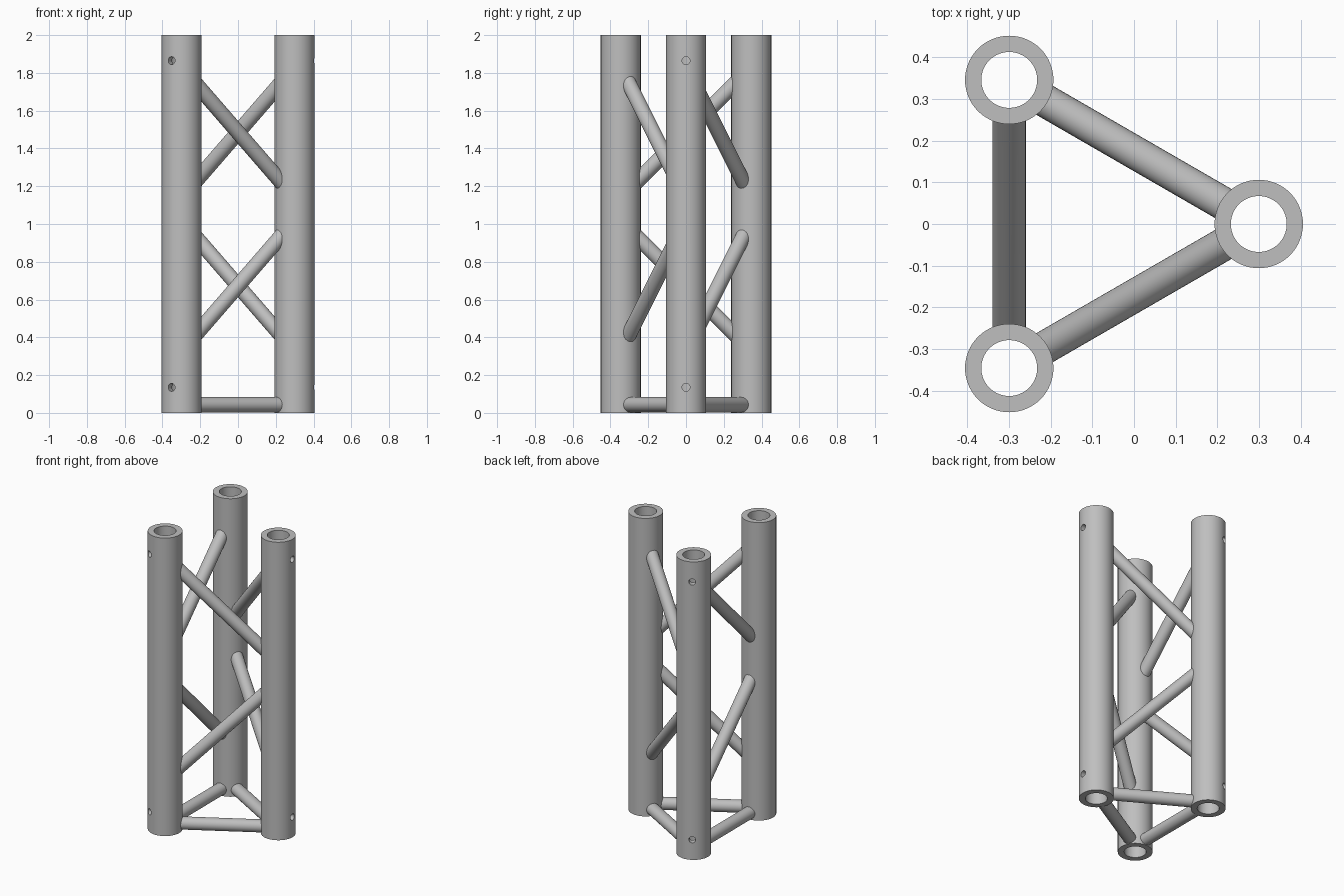
import bpy, bmesh, math
from mathutils import Matrix, Vector

if "Cube" in bpy.data.objects:
    bpy.data.objects.remove(bpy.data.objects["Cube"], do_unlink=True)

HEIGHT, R_OUT, R_IN = 2.0, 0.106, 0.067
SIDE, BRACE_R, HOLE_R = 0.691, 0.04, 0.021
HALF_X = SIDE * math.sqrt(3) / 4
POSTS = {"front_right": Vector((-HALF_X, -SIDE / 2, 0)),
         "left": Vector((HALF_X, 0, 0)),
         "back_right": Vector((-HALF_X, SIDE / 2, 0))}
CENTRE = sum(POSTS.values(), Vector()) / 3

metal = bpy.data.materials.new("brushed_grey")
metal.use_nodes = True
GREY = (0.52, 0.52, 0.52, 1)
metal.diffuse_color = GREY
metal.node_tree.nodes["Principled BSDF"].inputs["Base Color"].default_value = GREY


def make(name, bm):
    bmesh.ops.recalc_face_normals(bm, faces=bm.faces)
    mesh = bpy.data.meshes.new(name)
    bm.to_mesh(mesh)
    bm.free()
    mesh.materials.append(metal)
    obj = bpy.data.objects.new(name, mesh)
    bpy.context.collection.objects.link(obj)
    return obj


def select(obj):
    bpy.ops.object.select_all(action="DESELECT")
    obj.select_set(True)
    bpy.context.view_layer.objects.active = obj


def smooth(obj):
    select(obj)
    bpy.ops.object.shade_smooth_by_angle(angle=math.radians(35))


def post(name, pos):
    # hollow tube: spin a rectangular wall section around the axis
    bm = bmesh.new()
    wall = [bm.verts.new(c) for c in ((R_IN, 0, 0), (R_OUT, 0, 0),
                                      (R_OUT, 0, HEIGHT), (R_IN, 0, HEIGHT))]
    edges = [bm.edges.new((wall[i], wall[(i + 1) % 4])) for i in range(4)]
    bmesh.ops.spin(bm, geom=wall + edges, axis=(0, 0, 1), cent=(0, 0, 0),
                   angle=math.tau, steps=64, use_merge=True)
    bmesh.ops.remove_doubles(bm, verts=bm.verts, dist=1e-5)
    bmesh.ops.translate(bm, verts=bm.verts, vec=pos)
    tube = make(name, bm)

    # pin holes through the outward wall, near both ends
    out = (pos - CENTRE).normalized()
    bm = bmesh.new()
    for z in (0.135, HEIGHT - 0.135):
        place = Matrix.Translation(pos + out * 0.09 + Vector((0, 0, z)))
        bmesh.ops.create_cone(bm, cap_ends=True, segments=24, radius1=HOLE_R,
                              radius2=HOLE_R, depth=0.1,
                              matrix=place @ out.to_track_quat("Z", "Y").to_matrix().to_4x4())
    cutter = make("hole_cutter", bm)
    cutter.hide_render = True
    mod = tube.modifiers.new("pin_holes", "BOOLEAN")
    mod.operation, mod.solver, mod.object = "DIFFERENCE", "EXACT", cutter
    select(tube)
    bpy.ops.object.modifier_apply(modifier=mod.name)
    bpy.data.objects.remove(cutter, do_unlink=True)
    smooth(tube)


def brace(name, a, b, z, slope):
    # round bar with vertically cut ends that stop inside the post walls
    along = (b - a).normalized()
    bm = bmesh.new()
    bmesh.ops.create_cone(bm, cap_ends=True, segments=32, radius1=BRACE_R,
                          radius2=BRACE_R, depth=SIDE - 0.16,
                          matrix=Matrix.Rotation(math.pi / 2, 4, "Y"))
    for v in bm.verts:
        v.co.z = v.co.z * math.hypot(1, slope) + slope * v.co.x
    turn = Matrix.Rotation(math.atan2(along.y, along.x), 4, "Z")
    bm.transform(Matrix.Translation((a + b) / 2 + Vector((0, 0, z))) @ turn)
    smooth(make(name, bm))


for key, pos in POSTS.items():
    post(key + "_post", pos)

# each side: one level bar at the foot and two opposed diagonals
keys = list(POSTS)
for i, side in enumerate(("front", "back", "right")):
    a, b = POSTS[keys[i]], POSTS[keys[(i + 1) % 3]]
    brace(side + "_foot_bar", a, b, 0.043, 0)
    brace(side + "_lower_diagonal", a, b, 0.673, 1)
    brace(side + "_upper_diagonal", a, b, 1.485, -1)
